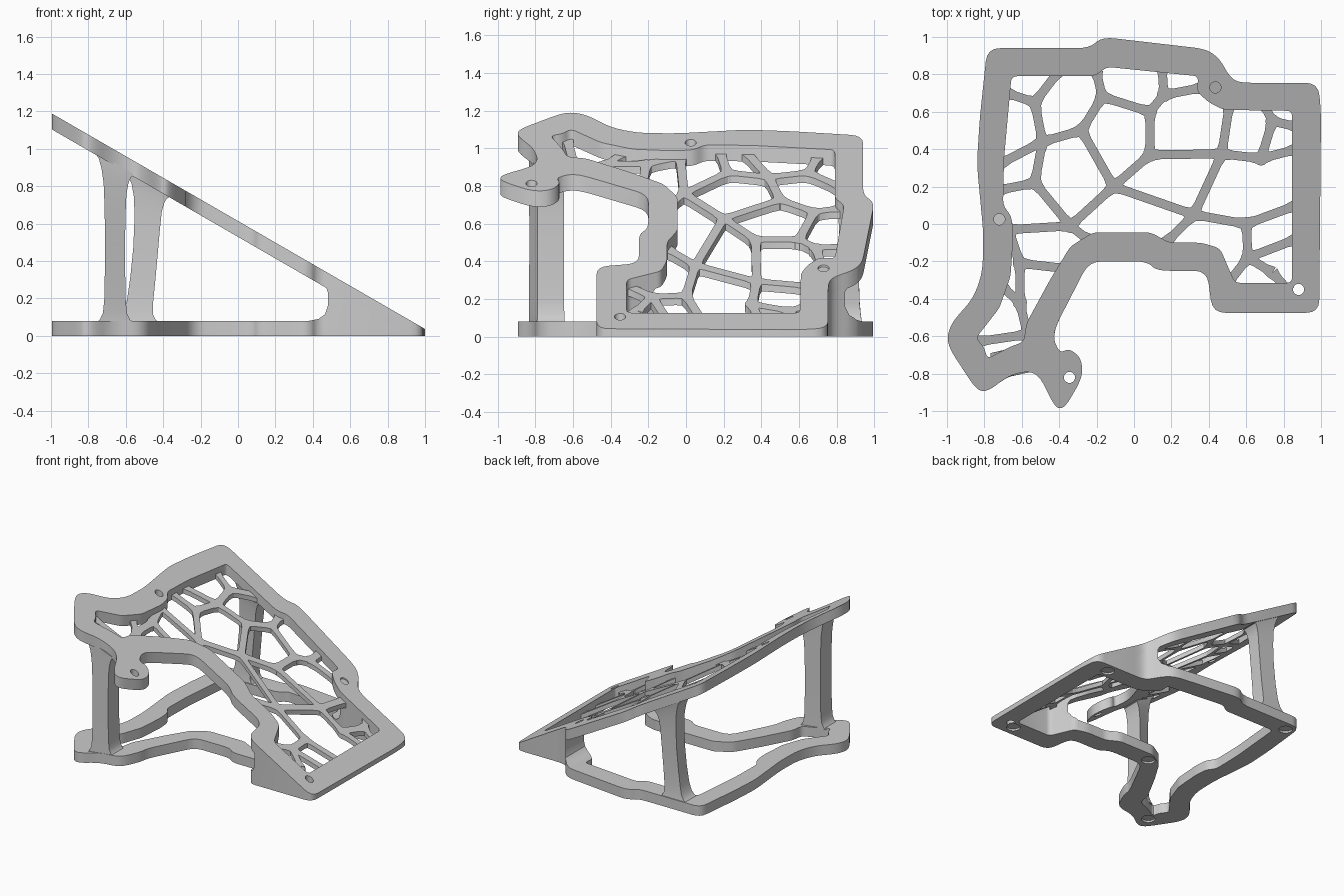
import bpy, bmesh, math
from mathutils import Vector

if "Cube" in bpy.data.objects:
    bpy.data.objects.remove(bpy.data.objects["Cube"])

SLOPE = math.tan(math.radians(30))
def top(x): return 0.614 - SLOPE * x
THICK = 0.085

def rounded(pts, r=0.05, n=4):
    # fillet each corner of a closed outline
    out = []
    for i, p in enumerate(pts):
        p = Vector(p); a = Vector(pts[i - 1]); b = Vector(pts[(i + 1) % len(pts)])
        p0 = p + (a - p).normalized() * min(r, (a - p).length * 0.45)
        p1 = p + (b - p).normalized() * min(r, (b - p).length * 0.45)
        for k in range(n + 1):
            t = k / n
            out.append(p0 * (1 - t) ** 2 + p * 2 * t * (1 - t) + p1 * t * t)
    return out

def circle(x, y, r, n=20):
    return [(x + r * math.cos(2 * math.pi * i / n), y + r * math.sin(2 * math.pi * i / n)) for i in range(n)]

grey = bpy.data.materials.new("grey")
grey.diffuse_color = (.53, .53, .53, 1)
grey.use_nodes = True
grey.node_tree.nodes["Principled BSDF"].inputs["Base Color"].default_value = grey.diffuse_color

def finish(name, bm):
    bmesh.ops.recalc_face_normals(bm, faces=bm.faces)
    me = bpy.data.meshes.new(name)
    bm.to_mesh(me); bm.free()
    me.materials.append(grey)
    ob = bpy.data.objects.new(name, me)
    bpy.context.collection.objects.link(ob)
    return ob

def prism(name, loops, place):
    # fill loops (later ones are holes), extrude, then place(u, v, level 0/1) -> xyz
    bm = bmesh.new()
    edges = []
    for lp in loops:
        vs = [bm.verts.new((p[0], p[1], 0)) for p in lp]
        edges += [bm.edges.new((vs[i - 1], vs[i])) for i in range(len(vs))]
    bmesh.ops.triangle_fill(bm, use_beauty=True, use_dissolve=False, edges=edges, normal=(0, 0, 1))
    ext = bmesh.ops.extrude_face_region(bm, geom=bm.faces[:], use_keep_orig=True)
    for v in [g for g in ext['geom'] if isinstance(g, bmesh.types.BMVert)]:
        v.co.z = 1
    for v in bm.verts:
        v.co = Vector(place(v.co.x, v.co.y, v.co.z))
    return finish(name, bm)

def boolean(ob, cutter, op):
    m = ob.modifiers.new(op, 'BOOLEAN')
    m.operation, m.solver, m.object = op, 'EXACT', cutter
    dg = bpy.context.evaluated_depsgraph_get()
    ob.data = bpy.data.meshes.new_from_object(ob.evaluated_get(dg))
    ob.modifiers.clear()
    bpy.data.objects.remove(cutter)

# outlines in plan
hook = [(-.43, -.62), (-.395, -.69), (-.345, -.665), (-.28, -.72), (-.275, -.82), (-.37, -.985),
        (-.42, -.985), (-.50, -.82), (-.56, -.785)]
front_step = [(.99, -.475), (.42, -.475), (.39, -.25), (.12, -.25), (.07, -.2), (-.24, -.2), (-.42, -.55)]
left_back = [(-.67, -.81), (-.78, -.895), (-.84, -.89), (-.985, -.67), (-1, -.6), (-.97, -.52), (-.86, -.40),
             (-.81, -.26), (-.805, -.05), (-.84, .32), (-.825, .56), (-.785, .94), (-.24, .94), (-.17, 1.0),
             (.39, .935), (.46, .88), (.51, .79), (.56, .755), (.985, .755), (1.0, .6)]
inner = [(-.655, .79), (-.21, .79), (-.145, .84), (.345, .79), (.335, .71), (.40, .65), (.48, .61), (.845, .605),
         (.845, -.315), (.54, -.315), (.46, -.13), (.36, -.10), (.19, -.10), (.09, -.045), (-.22, -.045),
         (-.34, -.12), (-.45, -.30), (-.575, -.53), (-.59, -.63), (-.67, -.66), (-.785, -.72), (-.80, -.66),
         (-.845, -.61), (-.72, -.45), (-.66, -.28), (-.645, -.06), (-.655, .04), (-.70, .10), (-.695, .35)]
plate_outer = rounded(front_step + hook + left_back, 0.07)
base_outer = rounded(front_step + [(-.43, -.63), (-.5, -.785)] + left_back, 0.07)
inner = rounded(inner, 0.03)

# tilted plate with screw holes
screws = [(-.72, .025), (.435, .73), (.88, -.35), (-.345, -.82)]
plate = prism("tilted_frame", [plate_outer, inner] + [circle(x, y, .03) for x, y in screws],
              lambda x, y, k: (x, y, max(0, top(x) - THICK * (1 - k))))

# floor ring and low-end wedge: ring cut by a side profile
base = prism("base_ring_and_wedge", [base_outer, inner, circle(*screws[2], .031)],
             lambda x, y, k: (x, y, -0.1 + 1.5 * k))
side = [(-1.1, 0), (-1.1, .08), (.38, .08), (.43, .09), (.465, .115), (.48, .16), (.48, .235), (.47, .265),
        (.445, .29), (.40, .31), (.40, top(.4) - .01), (1.0, top(1.0) - .01), (1.05, .02), (1.05, 0)]
boolean(base, prism("side_cutter", [side], lambda x, z, k: (x, -1.2 + 2.4 * k, z)), 'INTERSECT')
# shallow foot recesses underneath
for fx, fy in [(.82, -.39), (.82, .68), (-.24, -.125), (-.79, -.78), (-.72, .86)]:
    boolean(base, prism("foot_cutter", [circle(fx, fy, .05, 24)], lambda x, y, k: (x, y, -.02 + .035 * k)), 'DIFFERENCE')

# flared legs, lofted from a footprint
def leg(name, foot, lean, waist):
    cx = sum(p[0] for p in foot) / 4
    cy = sum(p[1] for p in foot) / 4
    bm = bmesh.new()
    rings = []
    for t, s in [(0, 1.75), (.02, 1.4), (.06, 1.12), (.14, 1), (.3, .95), (.5, .93), (.7, .97),
                 (.84, 1.06), (.92, 1.25), (.97, 1.5), (1, 1.9)]:
        sy = 1 - waist * max(0, 1 - abs(2 * t - 1) ** 4)
        ring = []
        for px, py in foot:
            x = cx + (px - cx) * s - lean * (1 - t) ** 2
            ring.append(bm.verts.new((x, cy + (py - cy) * sy, .07 * (1 - t) + t * (top(x) - THICK + .015))))
        rings.append(ring)
    for a, b in zip(rings, rings[1:]):
        for i in range(4):
            bm.faces.new((a[i - 1], a[i], b[i], b[i - 1]))
    bm.faces.new(rings[0]); bm.faces.new(rings[-1])
    return finish(name, bm)

leg("front_leg", [(-.715, -.835), (-.60, -.79), (-.60, -.645), (-.715, -.69)], 0, .03)
leg("back_leg", [(-.55, .795), (-.41, .795), (-.41, .935), (-.55, .935)], .06, .25)

# recessed web of struts
N = dict(A=(-.53, .65), a=(-.68, .70), b=(-.40, .82), B=(-.49, .44), c=(-.72, .32), D=(-.28, .50), E=(-.17, .68),
         e=(-.20, .81), F=(-.11, .20), G=(.085, .60), H=(.16, .69), h=(.15, .84), i=(.37, .73), I=(.085, .37),
         J=(.47, .375), j=(.51, .64), K=(.68, .35), M=(.74, .55), m=(.70, .63), n=(.87, .52), k=(.87, .40),
         N=(-.34, -.01), o=(-.67, -.03), p=(-.25, -.08), O=(-.53, .22), q=(-.73, .18), L=(.32, .05),
         l=(.17, -.10), P=(.60, 0), u=(.87, .10), R=(.61, -.18), r=(.50, -.32), s=(.74, -.26), t=(.87, -.08),
         d=(.83, -.36), T=(-.61, -.21), w=(-.35, -.24), x=(-.70, -.34), U=(-.61, -.42), y=(-.57, -.59), v=(-.84, -.63))
links = ("Aa Ab AB Bc BD BO DE DF Ee EG GH Hh Hi GI IF IJ Jj JK KM Mm Mn Kk FN FL No Np NO Oq "
         "LJ Ll LP PR Pu Rr Rs sd Rt To Tw TU Ux Uy vy").split()
bm = bmesh.new()
def slab(pts):
    lo, hi = ([bm.verts.new((x, y, max(.002, top(x) - h))) for x, y in pts] for h in (THICK, .048))
    bm.faces.new(lo[::-1]); bm.faces.new(hi)
    for i in range(len(pts)):
        bm.faces.new((lo[i - 1], lo[i], hi[i], hi[i - 1]))
for ab in links:
    p, q = Vector(N[ab[0]]), Vector(N[ab[1]])
    d = (q - p).normalized()
    s = Vector((-d.y, d.x))
    f = min(.06, (q - p).length * .3)
    w0, w1 = .034, .024   # widened ends stand in for the web's fillets
    slab([tuple(v) for v in (p - s * w0, p + d * f - s * w1, q - d * f - s * w1, q - s * w0,
                             q + s * w0, q - d * f + s * w1, p + d * f + s * w1, p + s * w0)])
for key, (x, y) in N.items():
    if key.isupper():
        slab(circle(x, y, .038, 12))
finish("web_struts", bm)

# smooth rounded walls, keep edges crisp
for ob in bpy.context.collection.objects:
    ob.select_set(True)
    bpy.context.view_layer.objects.active = ob
bpy.ops.object.shade_smooth_by_angle(angle=math.radians(30))
